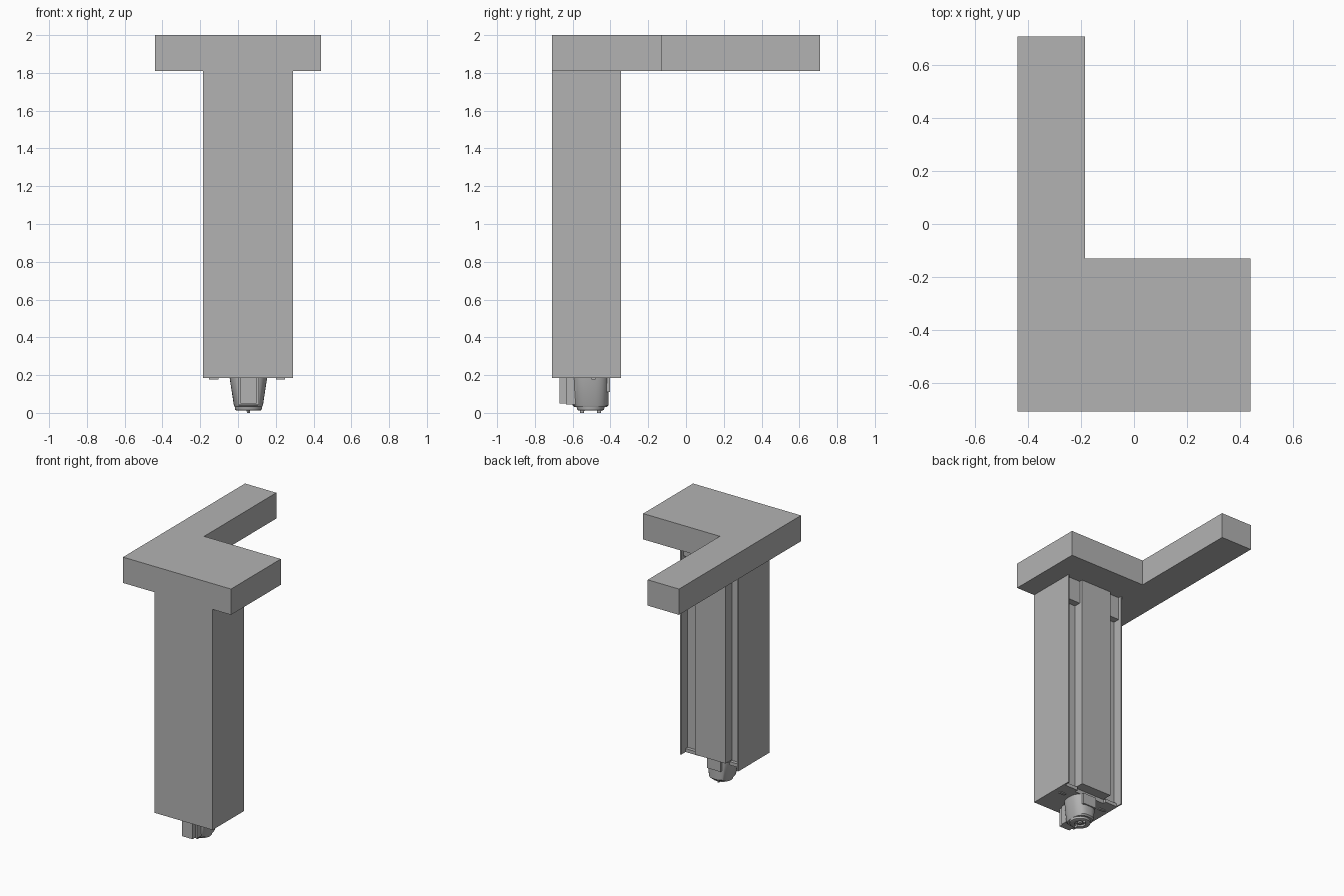
import bpy, bmesh, math

if "Cube" in bpy.data.objects:
    bpy.data.objects.remove(bpy.data.objects["Cube"], do_unlink=True)

grey = bpy.data.materials.new("plain grey")
grey.use_nodes = True
grey.diffuse_color = (0.45, 0.45, 0.45, 1)
grey.node_tree.nodes["Principled BSDF"].inputs["Base Color"].default_value = grey.diffuse_color


def finish(bm, name, smooth=False):
    bmesh.ops.recalc_face_normals(bm, faces=bm.faces[:])
    mesh = bpy.data.meshes.new(name)
    bm.to_mesh(mesh)
    bm.free()
    mesh.materials.append(grey)
    ob = bpy.data.objects.new(name, mesh)
    bpy.context.collection.objects.link(ob)
    if smooth:
        bpy.ops.object.select_all(action='DESELECT')
        ob.select_set(True)
        bpy.context.view_layer.objects.active = ob
        bpy.ops.object.shade_smooth_by_angle(angle=math.radians(35))
    return ob


def prism(name, outline, z0, z1):
    """Extrude a plan outline upwards."""
    bm = bmesh.new()
    face = bm.faces.new([bm.verts.new((x, y, z0)) for x, y in outline])
    top = bmesh.ops.extrude_face_region(bm, geom=[face])["geom"]
    bmesh.ops.translate(bm, vec=(0, 0, z1 - z0),
                        verts=[v for v in top if isinstance(v, bmesh.types.BMVert)])
    return finish(bm, name)


def box(name, x0, x1, y0, y1, z0, z1):
    return prism(name, [(x0, y0), (x1, y0), (x1, y1), (x0, y1)], z0, z1)


def loft(name, cx, cy, rings, n=40, power=1.0):
    """Stack elliptical rings of (z, x radius, y radius) into a solid."""
    bm = bmesh.new()
    loops = []
    for z, rx, ry in rings:
        loop = []
        for i in range(n):
            a = math.tau * i / n
            c, s = math.cos(a), math.sin(a)
            loop.append(bm.verts.new((cx + rx * math.copysign(abs(c) ** power, c),
                                      cy + ry * math.copysign(abs(s) ** power, s), z)))
        loops.append(loop)
    for lo, hi in zip(loops, loops[1:]):
        for i in range(n):
            j = (i + 1) % n
            bm.faces.new((lo[i], lo[j], hi[j], hi[i]))
    bm.faces.new(loops[0])
    bm.faces.new(loops[-1])
    return finish(bm, name, True)


# L-shaped top slab
FRONT, BACK = -0.71, -0.345
prism("top_slab", [(-0.44, FRONT), (0.44, FRONT), (0.44, -0.13), (-0.185, -0.13),
                   (-0.185, 0.71), (-0.44, 0.71)], 1.81, 2.0)

# Column core with thin side walls that reach past it at the back
FLOOR = -0.42
LEFT, RIGHT, WALL = 0.29, -0.185, 0.01
prism("column", [(RIGHT, FRONT), (LEFT, FRONT), (LEFT, BACK), (LEFT - WALL, BACK),
                 (LEFT - WALL, FLOOR), (RIGHT + WALL, FLOOR), (RIGHT + WALL, BACK),
                 (RIGHT, BACK)], 0.185, 1.81)

# Raised back panel between two vertical grooves
box("back_panel", -0.08, 0.17, FLOOR, BACK, 0.215, 1.81)
for side, x0, x1 in (("left", 0.17, LEFT - WALL), ("right", RIGHT + WALL, -0.08)):
    box(side + "_groove_stop", x0, x1, FLOOR, BACK - 0.025, 1.64, 1.81)
    box(side + "_groove_foot", x0, x1, FLOOR, BACK - 0.05, 0.185, 0.21)
    mid = (x0 + x1) / 2
    box(side + "_underside_tab", mid - 0.025, mid + 0.025, -0.5, -0.48, 0.178, 0.186)

# Nozzle housing: tapered in width, straight in depth
CX, CY = 0.055, -0.505
loft("nozzle_body", CX, CY, [(0.03, 0.072, 0.085), (0.04, 0.077, 0.095),
                             (0.19, 0.1, 0.095)], power=0.75)
loft("nozzle_base", CX, CY, [(0.035, 0.073, 0.075), (0.016, 0.07, 0.07),
                             (0.012, 0.062, 0.062), (0.012, 0.038, 0.038),
                             (0.024, 0.034, 0.034), (0.024, 0.018, 0.018),
                             (0.014, 0.014, 0.014)])

# Front rib of the nozzle with slimmer flanks
box("nozzle_rib", 0.012, 0.098, -0.67, -0.57, 0.05, 0.19)
box("nozzle_rib_back", 0.0, 0.11, -0.635, -0.56, 0.045, 0.19)
box("nozzle_back_plate", 0.0, 0.11, -0.42, -0.402, 0.11, 0.19)

# Contact pins under the nozzle
for name, y in (("front_pin", -0.55), ("back_pin", -0.46)):
    loft(name, CX, y, [(0.0, 0.008, 0.01), (0.025, 0.01, 0.013)], n=12)
